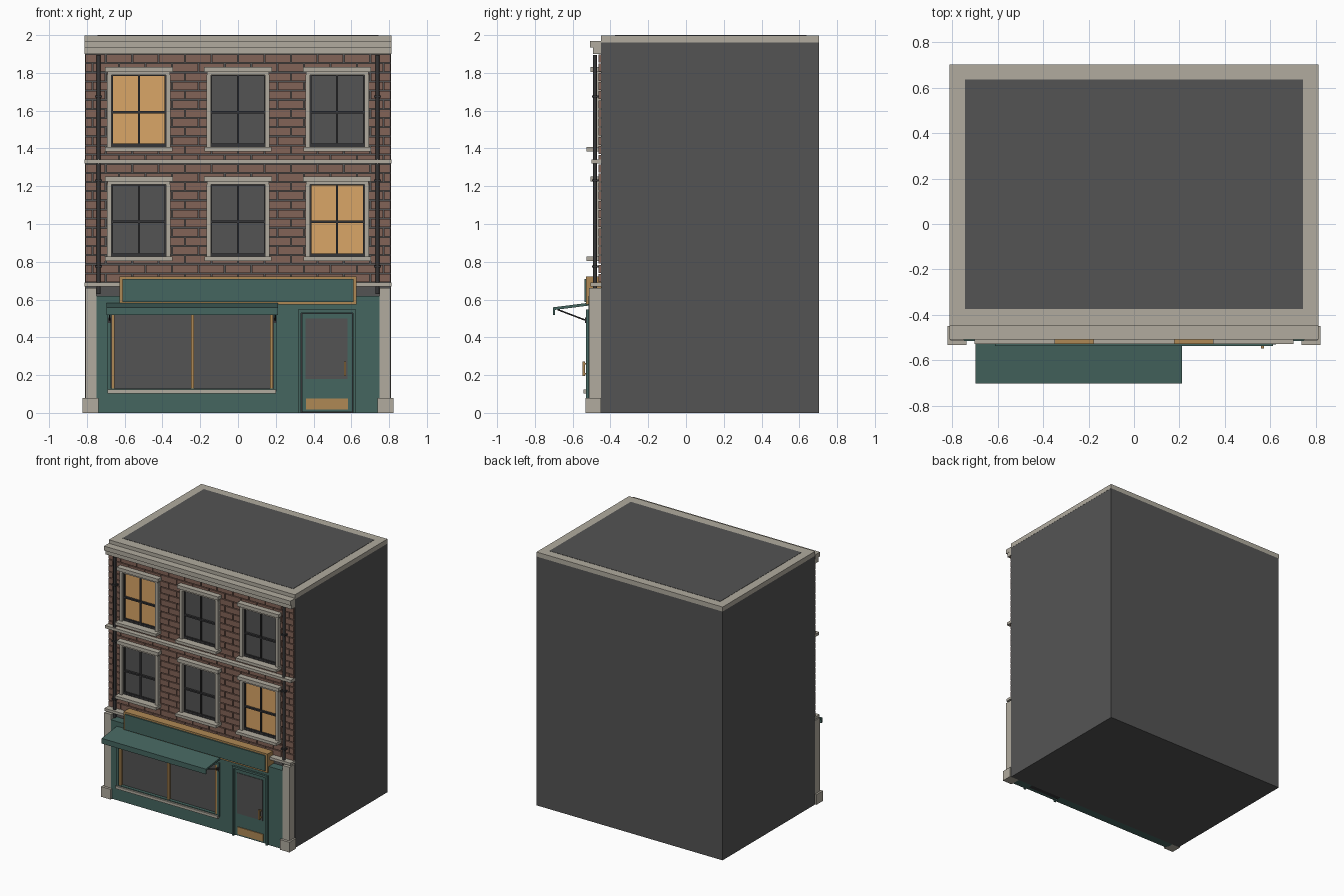
import bpy, bmesh, math
from mathutils import Vector

if "Cube" in bpy.data.objects:
    bpy.data.objects.remove(bpy.data.objects["Cube"])


def material(name, r, g, b):
    m = bpy.data.materials.new(name)
    m.diffuse_color = (r, g, b, 1)
    m.use_nodes = True
    m.node_tree.nodes["Principled BSDF"].inputs["Base Color"].default_value = m.diffuse_color
    return m


GREY = material("dark grey", 0.088, 0.088, 0.088)
BRICK = material("red brick", 0.225, 0.125, 0.095)
STONE = material("pale stone", 0.44, 0.41, 0.345)
TEAL = material("teal paint", 0.06, 0.132, 0.117)
GOLD = material("brass", 0.43, 0.25, 0.09)
LIT = material("lit window", 0.70, 0.38, 0.135)
IRON = material("black iron", 0.036, 0.036, 0.038)


def boxes(name, mat, items):
    """One object made of boxes, each (x0, x1, y0, y1, z0, z1)."""
    bm = bmesh.new()
    for x0, x1, y0, y1, z0, z1 in items:
        for v in bmesh.ops.create_cube(bm, size=1)["verts"]:
            v.co = Vector((x0 + (v.co.x + .5) * (x1 - x0),
                           y0 + (v.co.y + .5) * (y1 - y0),
                           z0 + (v.co.z + .5) * (z1 - z0)))
    me = bpy.data.meshes.new(name)
    bm.to_mesh(me)
    bm.free()
    me.materials.append(mat)
    ob = bpy.data.objects.new(name, me)
    bpy.context.collection.objects.link(ob)
    return ob


def rod(name, mat, a, b, r, sides=8):
    a, b = Vector(a), Vector(b)
    bpy.ops.mesh.primitive_cylinder_add(vertices=sides, radius=r, depth=(b - a).length,
                                        location=(a + b) / 2)
    ob = bpy.context.object
    ob.name = name
    ob.rotation_euler = (b - a).to_track_quat('Z', 'Y').to_euler()
    ob.data.materials.append(mat)
    bpy.ops.object.shade_smooth_by_angle(angle=math.radians(50))
    return ob


def ring(x0, x1, y0, y1, z0, z1, w):
    """Four boxes framing a rectangle in the front plane."""
    return [(x0, x0 + w, y0, y1, z0, z1), (x1 - w, x1, y0, y1, z0, z1),
            (x0 + w, x1 - w, y0, y1, z1 - w, z1), (x0 + w, x1 - w, y0, y1, z0, z0 + w)]


W = -0.45   # front wall plane
B = 0.703   # back wall plane

# Main block, nearly flush roof deck and roof edge
boxes("building_block", GREY, [(-.811, .811, W, B, 0, 1.962)])
boxes("roof_deck", GREY, [(-.745, .745, -.375, .637, 1.962, 2)])
boxes("roof_coping", STONE, [(-.812, .812, W, -.375, 1.962, 1.998), (-.812, .812, .637, B, 1.962, 1.998),
                             (-.812, -.745, -.375, .637, 1.962, 1.998),
                             (.745, .812, -.375, .637, 1.962, 1.998)])
boxes("cornice", STONE, [(-.812, .812, -.493, W, 1.90, 1.935), (-.813, .813, -.508, W, 1.935, 1.97)])
boxes("string_courses", STONE, [(-.812, .812, -.50, W, 1.32, 1.342),
                                (-.812, .812, -.505, W, .67, .69)])

# Brick courses, broken around the window openings
XS, ZS = (-.525, 0, .525), (.823, 1.403)
H = .402
bricks, n, pitch, gap = [], 25, .14, .006
course = (1.90 - .69) / n
for i in range(n):
    z = .69 + i * course
    spans = [(-.808, .808)]
    if any(s < z + course / 2 < s + H for s in ZS):
        edges = [-.808] + [c + s * .15 for c in XS for s in (-1, 1)] + [.808]
        spans = list(zip(edges[::2], edges[1::2]))
    for k in range(-7, 7):
        b0 = k * pitch + (i % 2) * pitch / 2
        for s0, s1 in spans:
            x0, x1 = max(b0 + gap / 2, s0), min(b0 + pitch - gap / 2, s1)
            if x1 - x0 > .01:
                bricks.append((x0, x1, -.462, W, z + gap / 2, z + course - gap / 2))
boxes("brickwork", BRICK, bricks)

# Upper windows
stone, sash, dark, lit = [], [], [], []
for c in XS:
    for z in ZS:
        glowing = (c < 0 and z > 1) or (c > 0 and z < 1)
        (lit if glowing else dark).append((c - .144, c + .144, -.457, W, z, z + H))
        stone += [(c - .18, c + .18, -.505, W, z + H, z + H + .027),
                  (c - .165, c + .165, -.49, W, z + H - .016, z + H),
                  (c - .178, c + .178, -.528, W, z - .018, z + .004)]
        stone += [(c + s * .156 - .012, c + s * .156 + .012, -.49, W, z, z + H - .016)
                  for s in (-1, 1)]
        sash += ring(c - .145, c + .145, -.47, W, z + .004, z + H - .014, .008)
        sash += [(c - .005, c + .005, -.468, W, z + .01, z + H - .02),
                 (c - .14, c + .14, -.474, W, z + .183, z + .195),
                 (c - .14, c + .14, -.469, W, z + .004, z + .022)]
boxes("window_surrounds", STONE, stone)
boxes("window_sashes", IRON, sash)
boxes("window_glass", GREY, dark)
boxes("window_glass_lit", LIT, lit)

# Drainpipes with clips
for s, side in ((-1, "left"), (1, "right")):
    rod("drainpipe_" + side, IRON, (s * .738, -.482, .63), (s * .738, -.482, 1.895), .011)
    boxes("pipe_clips_" + side, IRON, [(s * .738 - .018, s * .738 + .018, -.497, W, z, z + .01)
                                       for z in (.77, 1.225, 1.67)])

# Corner pilasters
pil = []
for s in (-1, 1):
    for a, b, y, z0, z1 in ((.748, .808, -.513, .08, .66), (.738, .822, -.533, 0, .08)):
        pil.append((min(s * a, s * b), max(s * a, s * b), y, W, z0, z1))
boxes("pilasters", STONE, pil)

# Shopfront wall, left open for the display window and door
F = -.515
boxes("shopfront_panels", TEAL, [(-.748, -.675, F, W, 0, .62), (.19, .318, F, W, 0, .62),
                                 (.626, .748, F, W, 0, .62), (-.675, .19, F, W, 0, .12),
                                 (-.675, .19, F, W, .52, .62), (.318, .626, F, W, .545, .62)])

# Display window
boxes("display_glass", GREY, [(-.675, .19, -.505, W, .12, .52)])
boxes("display_frame", TEAL, ring(-.69, .205, -.53, -.505, .112, .535, .018))
boxes("display_mullions", GOLD, [(x - .008, x + .008, -.527, -.505, .13, .517)
                                 for x in (-.662, -.242, .178)])
boxes("display_sill", STONE, [(-.69, .20, -.543, -.505, .103, .124)])

# Door
boxes("door_frame", TEAL, [(.318, .334, -.53, W, 0, .547), (.61, .626, -.53, W, 0, .547),
                           (.334, .61, -.53, W, .53, .547)])
boxes("door_recess", IRON, [(.334, .61, -.485, W, 0, .53)])
boxes("door_leaf", TEAL, [(.338, .606, -.517, -.485, .005, .526)])
boxes("door_glass", GREY, [(.357, .58, -.521, -.516, .18, .50)])
boxes("kick_plate", GOLD, [(.36, .583, -.523, -.516, .018, .075)])
boxes("door_handle", GOLD, [(.56, .572, -.548, -.536, .195, .272),
                            (.56, .572, -.54, -.516, .202, .212),
                            (.56, .572, -.54, -.516, .255, .265)])

# Fascia board
boxes("fascia_frame", GOLD, [(-.628, .628, -.529, W, .573, .722)])
boxes("fascia_panel", TEAL, [(-.612, .612, -.538, -.529, .587, .708)])

# Sloping awning with valance and stays
awning = boxes("awning", TEAL, [(-.697, .212, -.703, -.515, .568, .583)])
for v in awning.data.vertices:
    if v.co.y < -.6:
        v.co.z -= .024
boxes("awning_valance", TEAL, [(-.697, .212, -.703, -.693, .518, .556)])
for x, side in ((-.68, "left"), (.197, "right")):
    rod("awning_stay_" + side, IRON, (x, -.525, .488), (x, -.68, .547), .004, 6)
    boxes("stay_bracket_" + side, IRON, [(x - .008, x + .008, -.535, -.51, .475, .505)])
